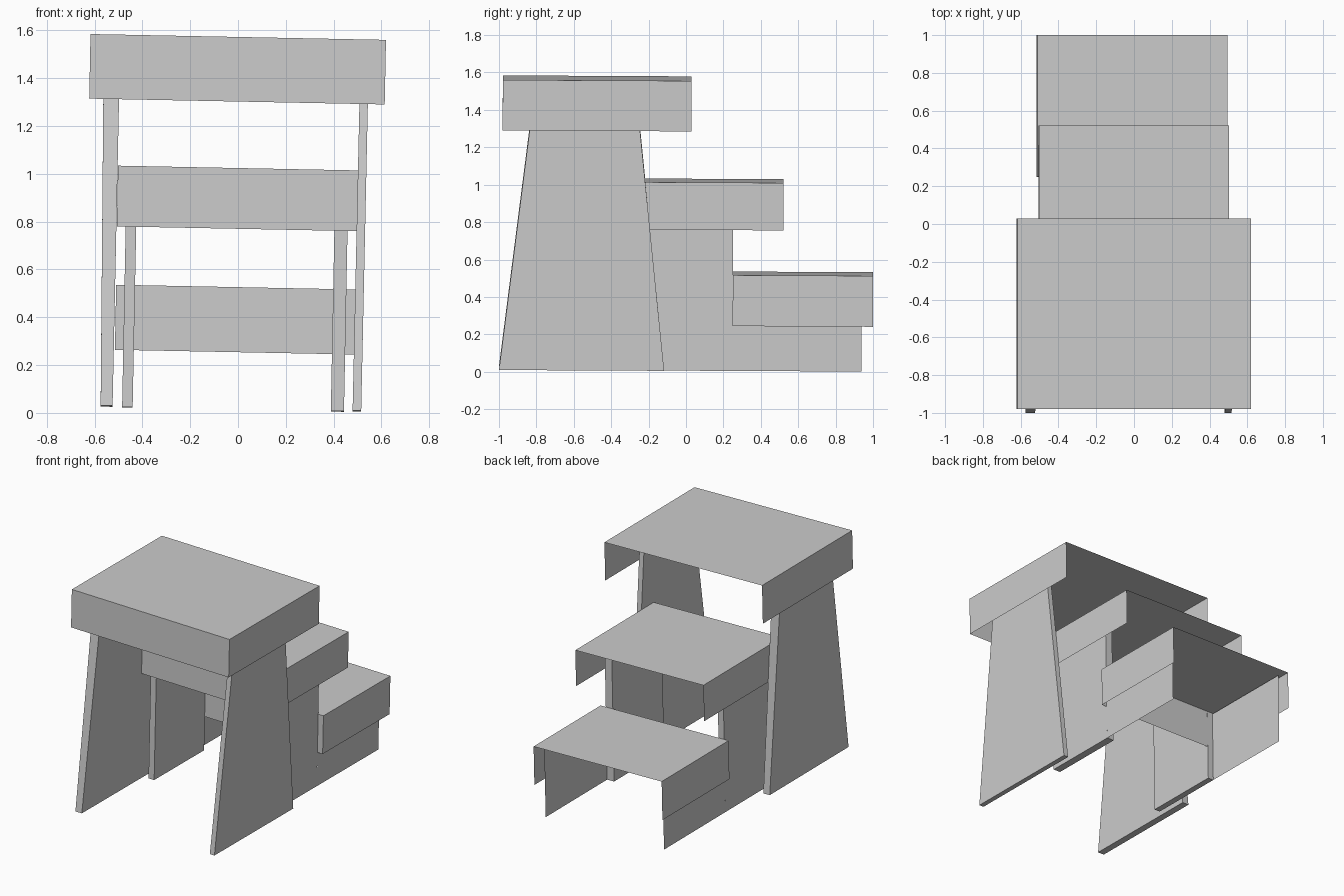
import bpy, bmesh
from mathutils import Matrix

cube = bpy.data.objects.get("Cube")
if cube:
    bpy.data.objects.remove(cube, do_unlink=True)

grey = bpy.data.materials.new("light_grey")
grey.use_nodes = True
colour = (0.6, 0.6, 0.6, 1)
grey.diffuse_color = colour
grey.node_tree.nodes["Principled BSDF"].inputs["Base Color"].default_value = colour

# The whole stool leans very slightly sideways and backwards
LEAN = Matrix.Rotation(0.0197, 4, 'Y') @ Matrix.Rotation(-0.005, 4, 'X')
FLOOR = 0.0145


def finish(name, bm):
    bmesh.ops.transform(bm, matrix=LEAN, verts=bm.verts)
    mesh = bpy.data.meshes.new(name)
    bm.to_mesh(mesh)
    bm.free()
    mesh.materials.append(grey)
    obj = bpy.data.objects.new(name, mesh)
    bpy.context.collection.objects.link(obj)
    return obj


def tread(name, x, half, y0, y1, z0, z1):
    """Thin sheet tread with front and side skirts, open below and behind."""
    bm = bmesh.new()
    bmesh.ops.create_cube(bm, size=1)
    bm.normal_update()
    open_sides = [f for f in bm.faces if f.normal.z < -0.5 or f.normal.y > 0.5]
    bmesh.ops.delete(bm, geom=open_sides, context='FACES')
    for v in bm.verts:
        v.co = (x + half * 2 * v.co.x,
                y1 if v.co.y > 0 else y0,
                z1 if v.co.z > 0 else z0)
    return finish(name, bm)


def panel(name, profile, inner, outer):
    """Solid side panel; inner and outer give x at the bottom and top."""
    bm = bmesh.new()
    z0, z1 = profile[0][1], profile[-1][1]

    def ring(xs):
        return [bm.verts.new((xs[0] + (xs[1] - xs[0]) * (z - z0) / (z1 - z0), y, z))
                for y, z in profile]

    a, b = ring(inner), ring(outer)
    bm.faces.new(a)
    bm.faces.new(b[::-1])
    for i in range(len(a)):
        j = (i + 1) % len(a)
        bm.faces.new((a[j], a[i], b[i], b[j]))
    bmesh.ops.recalc_face_normals(bm, faces=bm.faces)
    return finish(name, bm)


def sheet(name, x, y0, y1, z0, z1):
    """Single upright sheet facing sideways."""
    bm = bmesh.new()
    corners = [(y0, z0), (y1, z0), (y1, z1), (y0, z1)]
    if x < 0:
        corners.reverse()
    bm.faces.new([bm.verts.new((x, y, z)) for y, z in corners])
    return finish(name, bm)


# Treads
tread("seat_top", -0.03, 0.618, -0.987, 0.022, 1.297, 1.567)
tread("middle_step", -0.02, 0.502, -0.36, 0.517, 0.768, 1.022)
tread("lower_step", -0.018, 0.502, 0.248, 0.998, 0.255, 0.527)

# Tapered main legs
tall = [(-1.0, FLOOR), (-0.117, FLOOR), (-0.28, 1.56), (-0.81, 1.56)]
panel("right_tall_leg", tall, (-0.525, -0.523), (-0.575, -0.592))
panel("left_tall_leg", tall, (0.479, 0.483), (0.515, 0.518))

# Inner legs under the middle step, and side sheets under the lower step
short = [(-0.31, FLOOR), (0.25, FLOOR), (0.247, 1.015), (-0.31, 1.015)]
for side, inner, outer in (("right", -0.441, -0.485), ("left", 0.388, 0.443)):
    panel(side + "_inner_leg", short, (inner, inner), (outer, outer))
    sheet(side + "_lower_sheet", outer, 0.25, 0.938, FLOOR, 0.52)
